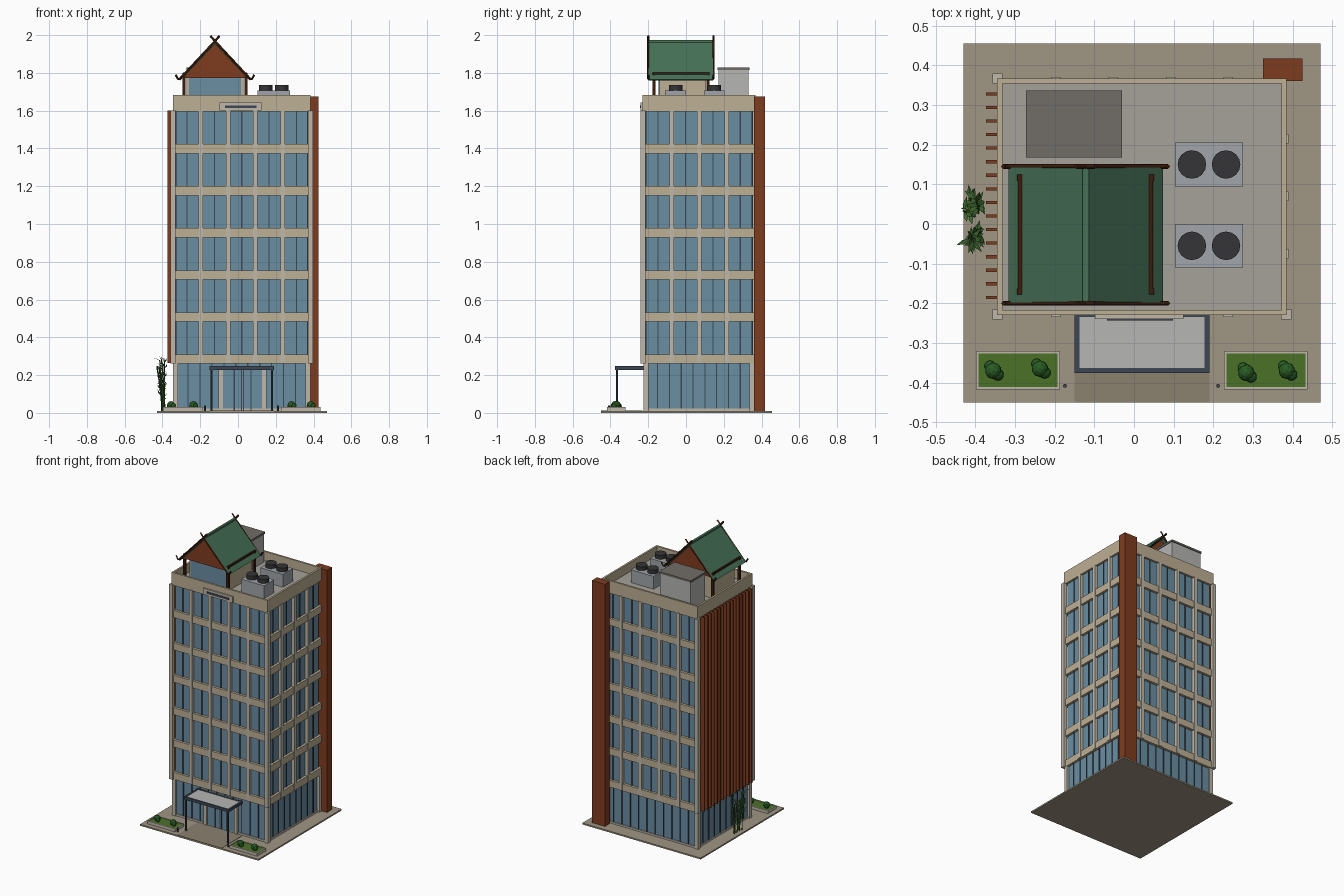
import bpy, bmesh, math, random
from mathutils import Vector

if "Cube" in bpy.data.objects:
    bpy.data.objects.remove(bpy.data.objects["Cube"])

random.seed(4)


def mat(name, r, g, b):
    m = bpy.data.materials.new(name)
    m.diffuse_color = tuple((c / 255) ** 2.2 for c in (r, g, b)) + (1,)
    m.use_nodes = True
    m.node_tree.nodes["Principled BSDF"].inputs["Base Color"].default_value = m.diffuse_color
    return m


BEIGE = mat("beige", 188, 174, 146)
STONE = mat("stone", 190, 183, 168)
PAVE = mat("paving", 158, 149, 131)
PATH = mat("path", 138, 128, 110)
GLASS = mat("glass", 106, 141, 162)
DARK = mat("dark_metal", 62, 72, 84)
BROWN = mat("terracotta", 126, 62, 36)
WOOD = mat("dark_wood", 62, 34, 20)
GREEN = mat("roof_green", 72, 112, 88)
GRASS = mat("grass", 76, 112, 44)
BUSH = mat("bush", 44, 92, 40)
LEAF = mat("leaf", 62, 100, 48)
DECK = mat("deck", 165, 160, 152)
GREY = mat("grey", 160, 165, 170)
CAP = mat("cap_grey", 112, 109, 104)
BLACK = mat("fan_black", 56, 56, 58)
WHITE = mat("canopy_panel", 180, 180, 178)


def finish(name, bm, m):
    me = bpy.data.meshes.new(name)
    bmesh.ops.recalc_face_normals(bm, faces=bm.faces)
    bm.to_mesh(me)
    bm.free()
    me.materials.append(m)
    o = bpy.data.objects.new(name, me)
    bpy.context.collection.objects.link(o)
    return o


def boxes(name, items, m):
    """One object from boxes given as x0, x1, y0, y1, z0, z1."""
    bm = bmesh.new()
    for x0, x1, y0, y1, z0, z1 in items:
        vs = bmesh.ops.create_cube(bm, size=1)["verts"]
        for v in vs:
            v.co = ((x0 + x1) / 2 + v.co.x * (x1 - x0), (y0 + y1) / 2 + v.co.y * (y1 - y0),
                    (z0 + z1) / 2 + v.co.z * (z1 - z0))
    return finish(name, bm, m)


def ring(x0, x1, y0, y1, z0, z1, t):
    """Four boxes forming a rectangular frame."""
    return [(x0, x1, y0, y0 + t, z0, z1), (x0, x1, y1 - t, y1, z0, z1),
            (x0, x0 + t, y0 + t, y1 - t, z0, z1), (x1 - t, x1, y0 + t, y1 - t, z0, z1)]


def prism(name, pts, y0, y1, m):
    """Extrude an x/z outline along y."""
    bm = bmesh.new()
    a = [bm.verts.new((x, y0, z)) for x, z in pts]
    b = [bm.verts.new((x, y1, z)) for x, z in pts]
    bm.faces.new(a)
    bm.faces.new(b)
    for i in range(len(pts)):
        j = (i + 1) % len(pts)
        bm.faces.new((a[i], a[j], b[j], b[i]))
    return finish(name, bm, m)


def cylinders(name, items, m, seg=16):
    bm = bmesh.new()
    for x, y, z0, z1, r in items:
        vs = bmesh.ops.create_cone(bm, cap_ends=True, segments=seg, radius1=r, radius2=r, depth=z1 - z0)["verts"]
        bmesh.ops.translate(bm, verts=vs, vec=(x, y, (z0 + z1) / 2))
    return finish(name, bm, m)


def rods(name, paths, r, m):
    cu = bpy.data.curves.new(name, "CURVE")
    cu.dimensions = "3D"
    cu.bevel_depth, cu.bevel_resolution, cu.use_fill_caps = r, 0, True
    for p in paths:
        s = cu.splines.new("POLY")
        s.points.add(len(p) - 1)
        for q, c in zip(s.points, p):
            q.co = (*c, 1)
    cu.materials.append(m)
    o = bpy.data.objects.new(name, cu)
    bpy.context.collection.objects.link(o)


# Ground
boxes("ground_slab", [(-.43, .47, -.45, .455, 0, .01)], PAVE)
boxes("entrance_path", [(-.15, .19, -.45, -.23, .005, .012)], PATH)

# Tower glass, floor bands and parapet
X0, X1, Y0, Y1 = -.345, .385, -.23, .367
GX0, GX1, GY0, GY1 = -.328, .368, -.213, .35
boxes("tower_glass", [(GX0, GX1, GY0, GY1, .01, 1.605)], GLASS)
boxes("plinth", [(GX0 - .006, GX1 + .006, GY0 - .006, GY1 + .006, .01, .022)], STONE)
boxes("floor_bands", [(X0, X1, Y0, Y1, .262 + .2225 * k, .31 + .2225 * k) for k in range(6)], BEIGE)
boxes("parapet", ring(X0, X1, Y0, Y1, 1.595, 1.682, .013), BEIGE)
boxes("roof_deck", [(X0 + .01, X1 - .01, Y0 + .01, Y1 - .01, 1.597, 1.62)], DECK)

# Pilasters between bays and at corners
xs = [.02 + .145 * i for i in (-1.5, -.5, .5, 1.5)]
ys = [.07 + .145 * i for i in (-1, 0, 1)]
pil = [(x - .012, x + .012, y, y + .024, .265, 1.6) for x in xs for y in (Y0 - .004, Y1 - .02)]
pil += [(X1 - .02, X1 + .004, y - .012, y + .012, .265, 1.6) for y in ys]
pil += [(x, x + .026, y, y + .026, .262, 1.6) for x, y in
        ((X0 - .012, Y0 - .011), (X1 - .014, Y0 - .011), (X0 - .012, Y1 - .013))]
boxes("pilasters", pil, STONE)
boxes("ground_columns", [(x, x + .027, y, y + .027, .01, .265) for x in (X0, X1 - .027)
                         for y in (Y0 + .005, Y1 - .032)], STONE)

# Window mullions
mul = []
for i in range(5):
    x = .02 + .145 * (i - 2)
    mul += [(x - .003, x + .003, y, y + .01, .27, 1.6) for y in (GY0 - .005, GY1 - .005)]
for i in range(4):
    y = .07 + .145 * (i - 1.5)
    mul += [(x, x + .01, y - .003, y + .003, .27, 1.6) for x in (GX0 - .005, GX1 - .005)]
for i in range(1, 11):
    x = GX0 + (GX1 - GX0) * i / 11
    mul += [(x - .003, x + .003, y, y + .01, .022, .265) for y in (GY0 - .005, GY1 - .005)]
for i in range(1, 9):
    y = GY0 + (GY1 - GY0) * i / 9
    mul += [(x, x + .01, y - .003, y + .003, .022, .265) for x in (GX0 - .005, GX1 - .005)]
boxes("window_mullions", mul, DARK)

# Terracotta corner tower and left-side fins
boxes("corner_pier", [(.325, .425, .36, .417, .01, 1.675)], BROWN)
boxes("side_fins", [(-.373, X0 + .005, y - .004, y + .004, .265, 1.6)
                    for y in (-.185 + .0342 * i for i in range(16))], BROWN)

# Blank sign plate
boxes("sign_plate", [(-.098, .125, -.24, -.225, 1.6, 1.642)], STONE)
boxes("sign_bar", [(-.068, .098, -.243, -.235, 1.613, 1.627)], DARK)

# Entrance doors and canopy
boxes("door_frame", [(-.104, -.08, -.226, -.205, .01, .24), (.128, .152, -.226, -.205, .01, .24),
                     (-.104, .152, -.226, -.205, .228, .245)], STONE)
boxes("door_glass", [(-.08, .128, -.219, -.208, .012, .228)], GLASS)
boxes("door_rails", [(x - .003, x + .003, -.223, -.21, .012, .228) for x in (-.02, .019, .029, .068)], DARK)
boxes("canopy_frame", ring(-.15, .19, -.375, -.222, .228, .247, .012), DARK)
boxes("canopy_panel", [(-.14, .18, -.365, -.23, .232, .244)], WHITE)
cylinders("canopy_posts", [(x, -.365, .01, .23, .006) for x in (-.14, .18)], DARK, 8)
cylinders("bollards", [(x, -.408, .01, .04, .005) for x in (-.174, .212)], DARK, 8)

# Planters with bushes
for side, x0 in (("left", -.398), ("right", .227)):
    boxes(side + "_planter", ring(x0, x0 + .211, -.417, -.32, .01, .03, .006), STONE)
    boxes(side + "_planter_grass", [(x0 + .005, x0 + .206, -.412, -.325, .01, .027)], GRASS)
bm = bmesh.new()
for x, y in ((-.355, -.37), (-.237, -.365), (.283, -.375), (.385, -.37)):
    for dx, dy, r in ((0, 0, .021), (.012, -.01, .015), (-.008, .012, .014)):
        vs = bmesh.ops.create_icosphere(bm, subdivisions=2, radius=r)["verts"]
        bmesh.ops.translate(bm, verts=vs, vec=(x + dx, y + dy, .026 + r * .75))
finish("bushes", bm, BUSH)

# Bamboo on the left side
stems, bm = [], bmesh.new()
for cx, cy, s in ((-.395, .03, 1), (-.395, -.02, -1)):
    for i in range(5):
        base = Vector((cx + random.uniform(-.012, .012), cy + random.uniform(-.012, .012), .01))
        h = random.uniform(.2, .29)
        top = base + Vector((random.uniform(-.035, .006), s * random.uniform(.01, .045), h))
        stems.append([base, base.lerp(top, .5) + Vector((.004, -s * .004, 0)), top])
        for k in range(8):
            p = base.lerp(top, .35 + .65 * k / 7)
            a = random.uniform(0, 2 * math.pi)
            d = Vector((math.cos(a) * .45, math.sin(a) * .7, random.uniform(-.3, .9))).normalized() * .038
            w = d.cross(Vector((0, 0, 1))).normalized() * .006
            pts = [p, p + d * .45 + w, p + d, p + d * .45 - w]
            for q in pts:
                q.x = min(max(q.x, -.47), -.376)
            bm.faces.new([bm.verts.new(q) for q in pts])
finish("bamboo_leaves", bm, LEAF)
rods("bamboo_stems", stems, .003, LEAF)

# Rooftop cooling units and stair house
boxes("cooling_units", [(.103, .275, y - .055, y + .055, 1.62, 1.708) for y in (.15, -.055)], GREY)
cylinders("cooling_fans", [(x, y, 1.70, 1.735, .036) for x in (.146, .232) for y in (.15, -.055)], BLACK)
boxes("stair_house", [(-.267, -.035, .173, .332, 1.615, 1.815)], WHITE)
boxes("stair_house_cap", [(-.272, -.03, .168, .337, 1.815, 1.828)], CAP)

# Rooftop pavilion
C = -.122
boxes("pavilion_walls", [(C - .15, C + .15, -.14, .105, 1.615, 1.785)], BEIGE)
boxes("pavilion_window", [(C - .138, C + .138, -.146, -.13, 1.63, 1.775)], GLASS)
boxes("pavilion_posts", [(C + s * .165 - .008, C + s * .165 + .008, y - .008, y + .008, 1.615, 1.8)
                         for s in (-1, 1) for y in (-.17, .117)], WOOD)
boxes("pavilion_beams", [(C + s * .165 - .005, C + s * .165 + .005, -.178, .125, 1.78, 1.803)
                         for s in (-1, 1)], WOOD)
prism("pavilion_gable", [(C - .178, 1.772), (C + .178, 1.772), (C, 1.957)], -.178, .123, BROWN)
prism("pavilion_roof", [(C - .195, 1.765), (C, 1.97), (C + .195, 1.765), (C + .183, 1.76),
                        (C, 1.952), (C - .183, 1.76)], -.198, .143, GREEN)
boxes("ridge_cap", [(C - .008, C + .008, -.195, .14, 1.955, 1.973)], GREEN)
rods("barge_boards", [[(C + s * px, y, pz) for px, pz in
                       ((-.024, 1.996), (0, 1.968), (.185, 1.77), (.196, 1.768), (.208, 1.79))]
                      for s in (-1, 1) for y in (-.2, .145)], .006, WOOD)
